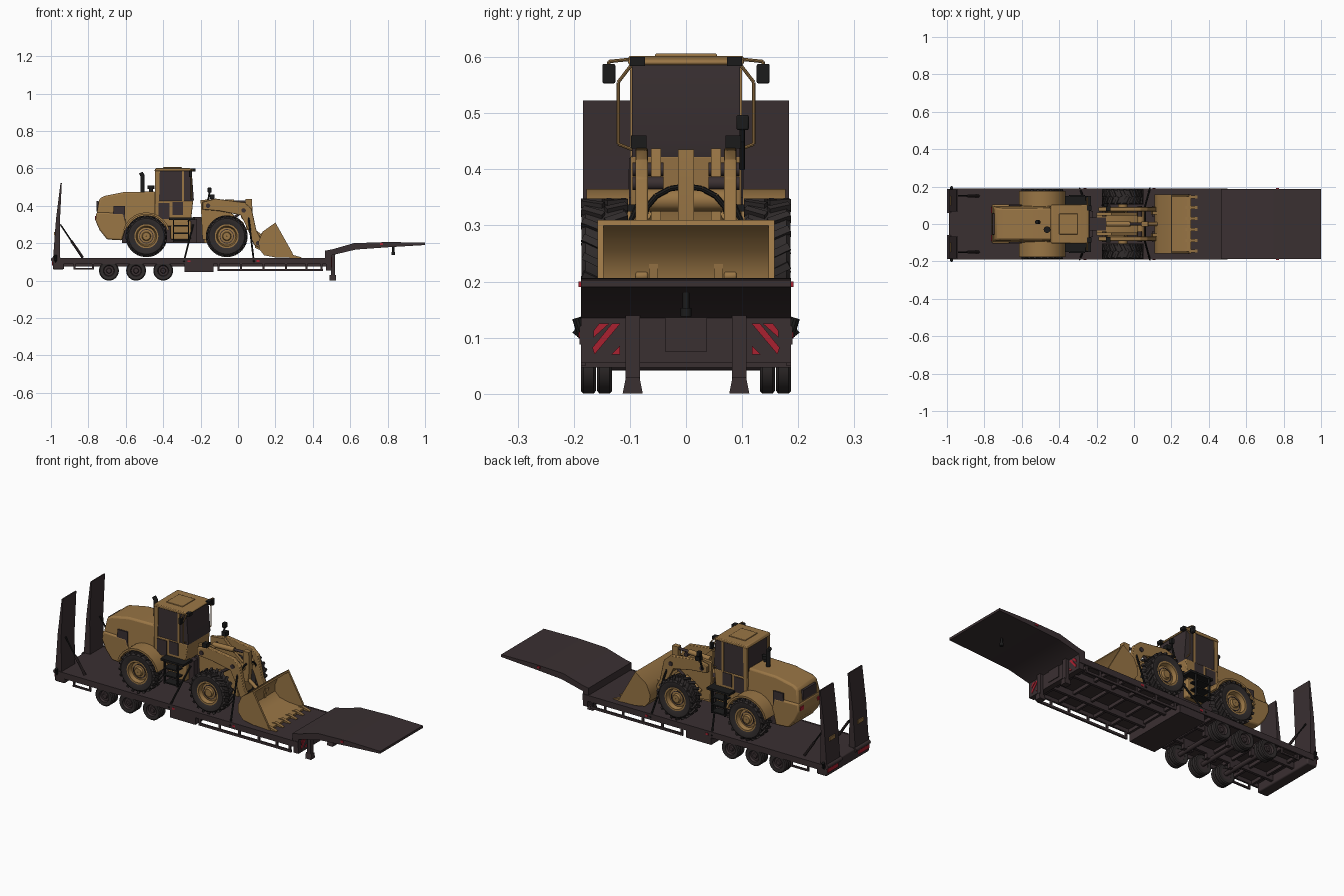
import bpy, bmesh, math
from mathutils import Matrix, Vector

def material(name, r, g, b):
    m = bpy.data.materials.new(name)
    m.diffuse_color = (r, g, b, 1)
    return m

TAN = material("tan paint", 0.32, 0.18, 0.06)
DARK = material("dark trailer paint", 0.042, 0.029, 0.031)
TIRE = material("tire rubber", 0.030, 0.025, 0.025)
GLASS = material("dark glass", 0.042, 0.030, 0.032)
BLACK = material("black metal", 0.011, 0.011, 0.011)
RED = material("red marker", 0.40, 0.015, 0.03)

def finish(name, bm, mat, bevel=0):
    bmesh.ops.recalc_face_normals(bm, faces=bm.faces[:])
    for f in bm.faces:
        f.smooth = True
    for e in bm.edges:
        e.smooth = e.calc_face_angle(0) < 0.6
    me = bpy.data.meshes.new(name)
    bm.to_mesh(me)
    bm.free()
    me.materials.append(mat)
    ob = bpy.data.objects.new(name, me)
    bpy.context.collection.objects.link(ob)
    if bevel:
        mod = ob.modifiers.new("bevel", 'BEVEL')
        mod.width, mod.segments, mod.limit_method = bevel, 2, 'ANGLE'
    return ob

def box(name, x, y, z, mat, bevel=0):
    bm = bmesh.new()
    ctr = Vector([(a[0] + a[1]) / 2 for a in (x, y, z)])
    size = [abs(a[1] - a[0]) for a in (x, y, z)]
    bmesh.ops.create_cube(bm, size=1, matrix=Matrix.Translation(ctr) @ Matrix.Diagonal((*size, 1)))
    return finish(name, bm, mat, bevel)

def prism(name, pts, a, b, mat, bevel=0, axis='y', shape=None):
    """Profile in x/z pulled along y, or in y/z pulled along x."""
    bm = bmesh.new()
    put = (lambda p, d: (p[0], d, p[1])) if axis == 'y' else (lambda p, d: (d, p[0], p[1]))
    A, B = [[bm.verts.new(put(p, d)) for p in pts] for d in (a, b)]
    bm.faces.new(A)
    bm.faces.new(B[::-1])
    for i in range(len(pts)):
        j = (i + 1) % len(pts)
        bm.faces.new((A[i], A[j], B[j], B[i]))
    if shape:
        for v in bm.verts:
            shape(v.co)
    return finish(name, bm, mat, bevel)

def rod(name, p, q, r, mat, n=12, r2=None):
    p, q = Vector(p), Vector(q)
    bm = bmesh.new()
    m = Matrix.Translation((p + q) / 2) @ (q - p).to_track_quat('Z', 'Y').to_matrix().to_4x4()
    bmesh.ops.create_cone(bm, cap_ends=True, segments=n, radius1=r, radius2=r if r2 is None else r2,
                          depth=(q - p).length, matrix=m)
    return finish(name, bm, mat)

def tube(name, pts, r, mat):
    for i in range(len(pts) - 1):
        rod(name, pts[i], pts[i + 1], r, mat, 8)

def lathe(name, prof, at, mat, n=32, lugs=None):
    """Closed (radius, y) profile turned about the y axis."""
    bm = bmesh.new()
    rings = [[bm.verts.new((at[0] + r * math.cos(t), at[1] + y, at[2] + r * math.sin(t)))
              for t in [2 * math.pi * i / n for i in range(n)]] for r, y in prof]
    for k in range(len(rings)):
        P, Q = rings[k], rings[(k + 1) % len(rings)]
        for i in range(n):
            j = (i + 1) % n
            bm.faces.new((P[i], P[j], Q[j], Q[i]))
    if lugs:
        count, rad, half = lugs
        for i in range(count * 2):
            s = 1 if i % 2 else -1
            m = (Matrix.Translation(at) @ Matrix.Rotation(math.pi * i / count, 4, 'Y')
                 @ Matrix.Translation((rad, s * half * 0.5, 0)) @ Matrix.Rotation(s * 0.45, 4, 'X')
                 @ Matrix.Diagonal((0.012, half * 1.0, 0.013, 1)))
            bmesh.ops.create_cube(bm, size=1, matrix=m)
    return finish(name, bm, mat)

SIDES = (1, -1)
DX = (-0.97, 0.5)

# ---- trailer deck and frame
box("deck", DX, (-0.187, 0.187), (0.108, 0.12), DARK)
box("rear_crossbeam", (-0.99, -0.93), (-0.187, 0.187), (0.06, 0.12), DARK, 0.006)
box("centre_tool_box", (-0.285, -0.13), (-0.187, 0.187), (0.047, 0.11), DARK)
box("front_wall", (0.47, 0.5), (-0.187, 0.187), (0.055, 0.15), DARK)
box("front_wall_panel", (0.5, 0.504), (-0.037, 0.037), (0.075, 0.15), DARK)
for i in range(13):
    x = -0.9 + i * 0.11
    box("deck_cross_member", (x, x + 0.012), (-0.18, 0.18), (0.09, 0.11), DARK)
prism("gooseneck", [(0.465, 0.11), (0.465, 0.16), (0.5, 0.166), (0.62, 0.2), (0.8, 0.206), (1.0, 0.203),
                    (1.0, 0.19), (0.8, 0.178), (0.63, 0.166), (0.5, 0.135)], -0.187, 0.187, DARK)
rod("kingpin", (0.83, 0, 0.185), (0.83, 0, 0.14), 0.006, BLACK)
rod("kingpin_foot", (0.83, 0, 0.153), (0.83, 0, 0.138), 0.01, BLACK)
for s in SIDES:
    box("side_rail", DX, (s * 0.18, s * 0.19), (0.088, 0.121), DARK)
    box("main_beam", (-0.93, 0.48), (s * 0.07, s * 0.085), (0.076, 0.11), DARK)
    # side guard
    box("side_guard_bar", (-0.11, 0.455), (s * 0.178, s * 0.187), (0.05, 0.063), DARK)
    for x in (-0.11, 0.01, 0.13, 0.25, 0.36, 0.44):
        box("side_guard_post", (x, x + 0.012), (s * 0.178, s * 0.186), (0.05, 0.09), DARK)
    box("rear_guard_bar", (-0.88, -0.77), (s * 0.178, s * 0.187), (0.058, 0.067), DARK)
    for x in (-0.88, -0.78):
        box("rear_guard_post", (x, x + 0.01), (s * 0.178, s * 0.186), (0.06, 0.09), DARK)
    # landing legs
    box("landing_leg", (0.497, 0.518), (s * 0.082, s * 0.108), (0.02, 0.155), DARK)
    prism("landing_foot", [(s * 0.077, 0), (s * 0.113, 0), (s * 0.107, 0.03), (s * 0.083, 0.03)],
          0.49, 0.525, DARK, axis='x')
    # red hazard stripes and markers
    for pts in ([(0.117, 0.125), (0.132, 0.125), (0.167, 0.082), (0.163, 0.07)],
                [(0.137, 0.125), (0.155, 0.125), (0.165, 0.112), (0.165, 0.1)],
                [(0.118, 0.085), (0.118, 0.07), (0.133, 0.07)]):
        prism("front_hazard_stripe", [(s * y, z) for y, z in pts], 0.5, 0.503, RED, axis='x')
    for x, z in ((-0.27, 0.098), (0.1, 0.1), (0.76, 0.19)):
        box("side_marker", (x, x + 0.016), (s * 0.187, s * 0.192), (z, z + 0.01), RED)
    box("tail_light", (-0.995, -0.988), (s * 0.09, s * 0.18), (0.08, 0.102), RED)
    rod("rear_marker_stalk", (-0.975, s * 0.185, 0.1), (-0.975, s * 0.2, 0.112), 0.004, BLACK, 8)
    rod("rear_marker", (-0.975, s * 0.186, 0.105), (-0.975, s * 0.195, 0.135), 0.008, BLACK, 10)
    # loading ramps
    prism("loading_ramp", [(-0.99, 0.1), (-0.95, 0.1), (-0.953, 0.3), (-0.942, 0.523), (-0.949, 0.523),
                           (-0.973, 0.33)], s * 0.066, s * 0.184, DARK)
    rod("ramp_hinge", (-0.988, s * 0.06, 0.112), (-0.988, s * 0.186, 0.112), 0.012, DARK)
    rod("ramp_strut", (-0.95, s * 0.15, 0.3), (-0.83, s * 0.15, 0.122), 0.004, BLACK, 8)
    rod("ramp_strut_sleeve", (-0.89, s * 0.15, 0.211), (-0.83, s * 0.15, 0.122), 0.007, DARK, 8)
    box("ramp_reflector", (-0.984, -0.962), (s * 0.1, s * 0.15), (0.24, 0.26), TAN)

# ---- trailer wheels
for x in (-0.69, -0.545, -0.4):
    rod("trailer_axle", (x, -0.15, 0.053), (x, 0.15, 0.053), 0.012, DARK)
    for s in SIDES:
        box("axle_hanger", (x - 0.03, x + 0.03), (s * 0.068, s * 0.088), (0.05, 0.1), DARK)
        for y in (0.145, 0.174):
            lathe("trailer_tire", [(0.03, -0.012), (0.048, -0.0135), (0.053, -0.009), (0.053, 0.009),
                                   (0.048, 0.0135), (0.03, 0.012)], (x, s * y, 0.053), TIRE)
            lathe("trailer_rim", [(0.001, 0.006 * s), (0.012, 0.006 * s), (0.015, 0), (0.026, 0),
                                  (0.031, 0.012 * s), (0.031, -0.01 * s), (0.001, -0.01 * s)],
                  (x, s * y, 0.053), DARK)

# ---- loader wheels
for x in (-0.49, -0.06):
    rod("loader_axle", (x, -0.14, 0.237), (x, 0.14, 0.237), 0.025, TAN)
    box("axle_housing", (x - 0.045, x + 0.045), (-0.05, 0.05), (0.19, 0.28), DARK, 0.01)
    for s in SIDES:
        lathe("loader_tire", [(0.06, -0.034), (0.075, -0.041), (0.095, -0.041), (0.104, -0.034), (0.104, 0.034),
                              (0.095, 0.041), (0.075, 0.041), (0.06, 0.034)], (x, s * 0.145, 0.237), TIRE,
              40, (20, 0.105, 0.041))
        lathe("loader_rim", [(0.001, 0.03 * s), (0.02, 0.03 * s), (0.024, 0.018 * s), (0.048, 0.014 * s),
                             (0.055, 0.036 * s), (0.064, 0.036 * s), (0.064, -0.035 * s), (0.001, -0.035 * s)],
              (x, s * 0.145, 0.237), TAN)
        lathe("rim_groove", [(0.034, 0.01 * s), (0.034, 0.019 * s), (0.038, 0.019 * s), (0.038, 0.01 * s)],
              (x, s * 0.145, 0.237), DARK)

# ---- loader rear body
def hood_taper(co):
    if co.z > 0.4:
        co.y *= 0.86
prism("engine_hood", [(-0.755, 0.36), (-0.742, 0.437), (-0.715, 0.452), (-0.61, 0.473), (-0.44, 0.476),
                      (-0.44, 0.30), (-0.60, 0.28), (-0.74, 0.28)], -0.1, 0.1, TAN, 0.01, shape=hood_taper)
prism("counterweight", [(-0.762, 0.32), (-0.757, 0.365), (-0.61, 0.36), (-0.595, 0.3), (-0.62, 0.215),
                        (-0.70, 0.22), (-0.74, 0.27)], -0.104, 0.104, TAN, 0.008)
prism("rear_grille", [(-0.06, 0.37), (0.06, 0.37), (0.055, 0.425), (-0.055, 0.425)], -0.7575, -0.745, GLASS, axis='x')
box("rear_frame", (-0.62, -0.22), (-0.07, 0.07), (0.2, 0.33), DARK)
box("articulation_joint", (-0.24, -0.15), (-0.035, 0.035), (0.2, 0.34), DARK)
rod("exhaust_pipe", (-0.51, 0.01, 0.46), (-0.51, 0.01, 0.565), 0.011, BLACK, 16)
rod("exhaust_tip", (-0.51, 0.01, 0.56), (-0.52, 0.01, 0.577), 0.011, BLACK, 16)
rod("air_intake_stem", (-0.465, -0.03, 0.46), (-0.465, -0.03, 0.495), 0.01, BLACK, 16)
rod("air_intake_cap", (-0.465, -0.03, 0.49), (-0.465, -0.03, 0.508), 0.018, BLACK, 16)
arc = [math.radians(a) for a in range(15, 166, 15)]
fender = [(-0.49 + r * math.cos(a), 0.237 + r * math.sin(a))
          for r, angs in ((0.117, arc), (0.128, arc[::-1])) for a in angs]
for s in SIDES:
    prism("rear_fender", fender, s * 0.085, s * 0.177, TAN)
    prism("hood_side_grille", [(-0.67, 0.32), (-0.605, 0.32), (-0.605, 0.4), (-0.665, 0.4)], s * 0.095, s * 0.103, GLASS)
    box("rear_lamp", (-0.764, -0.755), (s * 0.06, s * 0.09), (0.325, 0.345), RED)

# ---- cab
prism("cab_glass", [(-0.437, 0.4), (-0.437, 0.59), (-0.248, 0.59), (-0.236, 0.432), (-0.25, 0.4)], -0.096, 0.096, GLASS)
prism("cab_base", [(-0.445, 0.29), (-0.445, 0.425), (-0.24, 0.425), (-0.25, 0.33), (-0.3, 0.29)], -0.099, 0.099, TAN, 0.004)
prism("cab_roof", [(-0.447, 0.586), (-0.44, 0.602), (-0.26, 0.602), (-0.24, 0.594), (-0.24, 0.586)], -0.103, 0.103, TAN, 0.004)
box("roof_hatch", (-0.40, -0.30), (-0.055, 0.055), (0.6, 0.606), TAN, 0.002)
for s in SIDES:
    prism("cab_rear_pillar", [(-0.443, 0.42), (-0.443, 0.59), (-0.418, 0.59), (-0.422, 0.42)], s * 0.085, s * 0.1, TAN)
    box("cab_door_pillar", (-0.3, -0.288), (s * 0.09, s * 0.1), (0.42, 0.59), TAN)
    box("cab_side_panel", (-0.425, -0.365), (s * 0.09, s * 0.102), (0.33, 0.415), GLASS)
    box("cab_door_lower_glass", (-0.35, -0.295), (s * 0.09, s * 0.102), (0.35, 0.42), GLASS)
    box("roof_work_light", (-0.25, -0.228), (s * 0.073, s * 0.1), (0.584, 0.6), BLACK)
    # mirrors and handrails
    tube("mirror_arm", [(-0.25, s * 0.09, 0.597), (-0.25, s * 0.138, 0.592), (-0.25, s * 0.138, 0.58)], 0.003, TAN)
    box("mirror", (-0.262, -0.245), (s * 0.126, s * 0.149), (0.553, 0.588), BLACK, 0.003)
    tube("handrail", [(-0.25, s * 0.098, 0.585), (-0.25, s * 0.121, 0.555), (-0.25, s * 0.121, 0.445),
                      (-0.25, s * 0.095, 0.435)], 0.003, TAN)
    # ladder
    box("access_platform", (-0.37, -0.23), (s * 0.07, s * 0.15), (0.325, 0.337), BLACK)
    for z in (0.21, 0.25, 0.29):
        box("ladder_step", (-0.345, -0.265), (s * 0.105, s * 0.155), (z, z + 0.007), BLACK)
    for x in (-0.348, -0.268):
        box("ladder_rail", (x, x + 0.006), (s * 0.14, s * 0.155), (0.205, 0.33), BLACK)
    box("fuel_tank", (-0.36, -0.25), (s * 0.06, s * 0.1), (0.22, 0.32), TAN, 0.006)
    # tie-down chains
    rod("tie_down_chain", (-0.24, s * 0.07, 0.3), (-0.29, s * 0.19, 0.1), 0.005, BLACK, 8)
    rod("tie_down_chain", (0.055, s * 0.08, 0.35), (0.085, s * 0.19, 0.1), 0.005, BLACK, 8)

# ---- front frame and loader arms
prism("front_frame", [(-0.18, 0.2), (-0.2, 0.34), (-0.06, 0.34), (0.03, 0.3), (0.045, 0.2)], -0.045, 0.045, TAN)
for s in SIDES:
    prism("front_tower", [(-0.19, 0.22), (-0.2, 0.43), (-0.12, 0.437), (-0.06, 0.38), (0.03, 0.31), (0.045, 0.2)],
          s * 0.045, s * 0.062, TAN)
    prism("loader_arm", [(-0.19, 0.42), (-0.12, 0.438), (0.035, 0.418), (0.073, 0.385), (0.098, 0.27), (0.13, 0.21),
                         (0.115, 0.175), (0.085, 0.19), (0.05, 0.28), (0.015, 0.35), (-0.1, 0.372), (-0.19, 0.38)],
          s * 0.068, s * 0.09, TAN, 0.003)
    rod("lift_cylinder", (-0.14, s * 0.076, 0.26), (-0.05, s * 0.076, 0.32), 0.014, TAN)
    rod("lift_piston", (-0.06, s * 0.076, 0.313), (0.02, s * 0.076, 0.365), 0.007, DARK)
    for x, z in ((-0.16, 0.4), (0.03, 0.375), (0.108, 0.2)):
        rod("arm_pin", (x, s * 0.04, z), (x, s * 0.095, z), 0.012, DARK)
    box("front_headlight", (-0.15, -0.125), (s * 0.07, s * 0.098), (0.437, 0.46), BLACK)
rod("arm_cross_tube", (0.035, -0.08, 0.345), (0.035, 0.08, 0.345), 0.02, TAN)
rod("tilt_cylinder", (-0.15, 0, 0.415), (-0.02, 0, 0.42), 0.014, TAN)
rod("tilt_piston", (-0.03, 0, 0.42), (0.06, 0, 0.423), 0.007, DARK)
prism("bell_crank", [(0.04, 0.435), (0.075, 0.435), (0.078, 0.34), (0.07, 0.27), (0.045, 0.27), (0.04, 0.34)], -0.014, 0.014, TAN)
rod("bucket_link", (0.058, 0, 0.285), (0.125, 0, 0.235), 0.01, TAN)
tube("hydraulic_hose", [(0.06, 0.075 * math.cos(a), 0.31 + 0.06 * math.sin(a))
                        for a in [math.pi * i / 8 for i in range(9)]], 0.005, BLACK)
tube("lamp_pole", [(-0.17, 0.1, 0.4), (-0.155, 0.1, 0.45), (-0.152, 0.1, 0.48)], 0.005, BLACK)
box("lamp_head", (-0.162, -0.142), (0.09, 0.112), (0.47, 0.497), BLACK, 0.003)

# ---- bucket
back = [(0.2, 0.31), (0.132, 0.262), (0.11, 0.21), (0.112, 0.17), (0.14, 0.135), (0.2, 0.124)]
inner = [(0.2, 0.136), (0.15, 0.148), (0.124, 0.175), (0.122, 0.207), (0.142, 0.255), (0.204, 0.3)]
prism("bucket_shell", back + [(0.3, 0.122), (0.3, 0.13)] + inner, -0.155, 0.155, TAN)
for s in SIDES:
    prism("bucket_cheek", back + [(0.3, 0.122), (0.29, 0.15)], s * 0.147, s * 0.158, TAN)
    prism("bucket_bracket", [(0.135, 0.26), (0.1, 0.23), (0.09, 0.175), (0.125, 0.16)], s * 0.05, s * 0.066, TAN)
box("cutting_edge", (0.28, 0.306), (-0.158, 0.158), (0.121, 0.131), TAN)
for i in range(6):
    y = -0.145 + i * 0.058
    prism("bucket_tooth", [(0.275, 0.134), (0.295, 0.137), (0.34, 0.124), (0.34, 0.121), (0.275, 0.121)],
          y - 0.008, y + 0.008, TAN)
